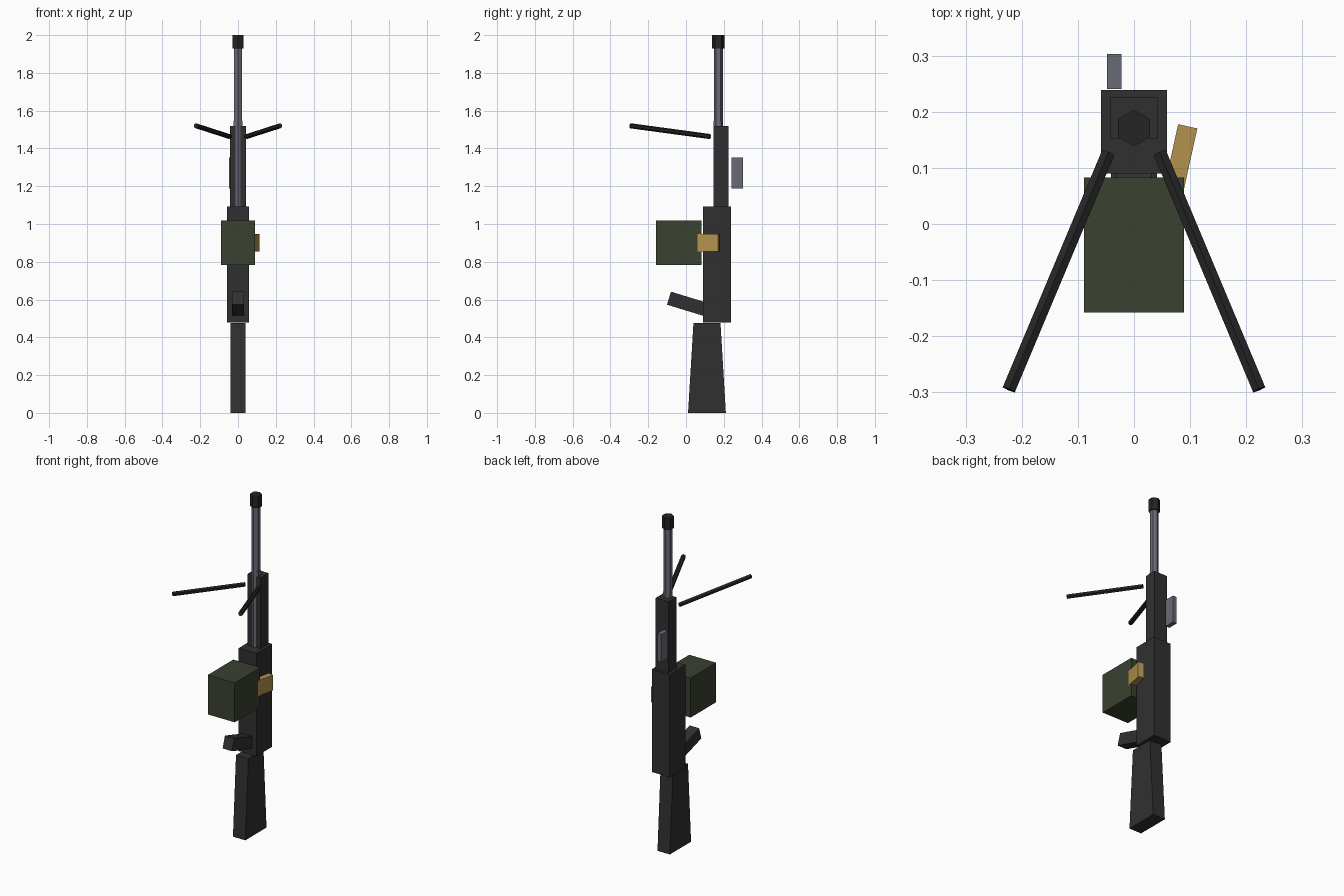
import bpy
import bmesh
from math import radians
from mathutils import Vector, Matrix

cube = bpy.data.objects.get("Cube")
if cube:
    bpy.data.objects.remove(cube, do_unlink=True)


def material(name, rgb):
    mat = bpy.data.materials.new(name)
    mat.use_nodes = True
    color = (*rgb, 1)
    mat.diffuse_color = color
    mat.node_tree.nodes["Principled BSDF"].inputs["Base Color"].default_value = color
    return mat


gunmetal = material("dark gunmetal", (0.030, 0.030, 0.031))
black = material("black metal", (0.018, 0.018, 0.019))
steel = material("grey steel", (0.14, 0.145, 0.18))
green = material("olive green", (0.042, 0.052, 0.030))
brass = material("brass", (0.45, 0.29, 0.075))


def finish(name, bm, mat):
    bmesh.ops.recalc_face_normals(bm, faces=bm.faces)
    mesh = bpy.data.meshes.new(name)
    bm.to_mesh(mesh)
    bm.free()
    mesh.materials.append(mat)
    obj = bpy.data.objects.new(name, mesh)
    bpy.context.collection.objects.link(obj)
    return obj


def box(name, size, center, mat, angle=0, axis="X", flare=1):
    """Box turned about one axis; flare widens its lower end along y."""
    bm = bmesh.new()
    bmesh.ops.create_cube(bm, size=1)
    for v in bm.verts:
        if v.co.z < 0:
            v.co.y *= flare
    bm.transform(Matrix.Translation(center)
                 @ Matrix.Rotation(radians(angle), 4, axis)
                 @ Matrix.Diagonal((*size, 1)))
    return finish(name, bm, mat)


def rod(name, start, end, radius, mat, sides=6):
    """Straight faceted rod between two points."""
    start, end = Vector(start), Vector(end)
    axis = end - start
    bm = bmesh.new()
    bmesh.ops.create_cone(bm, cap_ends=True, segments=sides, radius1=radius,
                          radius2=radius, depth=axis.length)
    turn = axis.to_track_quat("Z", "Y").to_matrix().to_4x4()
    bm.transform(Matrix.Translation((start + end) / 2) @ turn)
    return finish(name, bm, mat)


# Body
box("stock", (0.082, 0.143, 0.477), (0, 0.111, 0.2385), gunmetal, flare=1.4)
box("receiver", (0.118, 0.149, 0.615), (0, 0.1645, 0.785), gunmetal)
box("handguard", (0.086, 0.073, 0.427), (0, 0.1885, 1.304), gunmetal)
box("grip", (0.062, 0.22, 0.072), (0, 0.015, 0.575), gunmetal, angle=-17)

# Barrel and muzzle
BORE = 0.171
rod("barrel", (0, BORE, 1.08), (0, BORE, 1.94), 0.024, steel)
rod("barrel_sleeve", (0, BORE, 1.08), (0, BORE, 1.545), 0.026, steel)
rod("muzzle", (0, BORE, 1.928), (0, BORE, 2.0), 0.0325, black)

# Ammunition box, belt and handle
box("ammo_box", (0.178, 0.241, 0.236), (0, -0.0375, 0.901), green)
box("ammo_belt", (0.035, 0.13, 0.092), (0.0818, 0.1105, 0.901), brass, angle=-12.4, axis="Z")
box("carry_handle", (0.026, 0.062, 0.165), (-0.035, 0.272, 1.27), steel)

# Bipod
for side, label in ((1, "left"), (-1, "right")):
    rod(label + "_bipod_leg", (side * 0.046, 0.127, 1.463),
        (side * 0.223, -0.295, 1.52), 0.0135, black)
